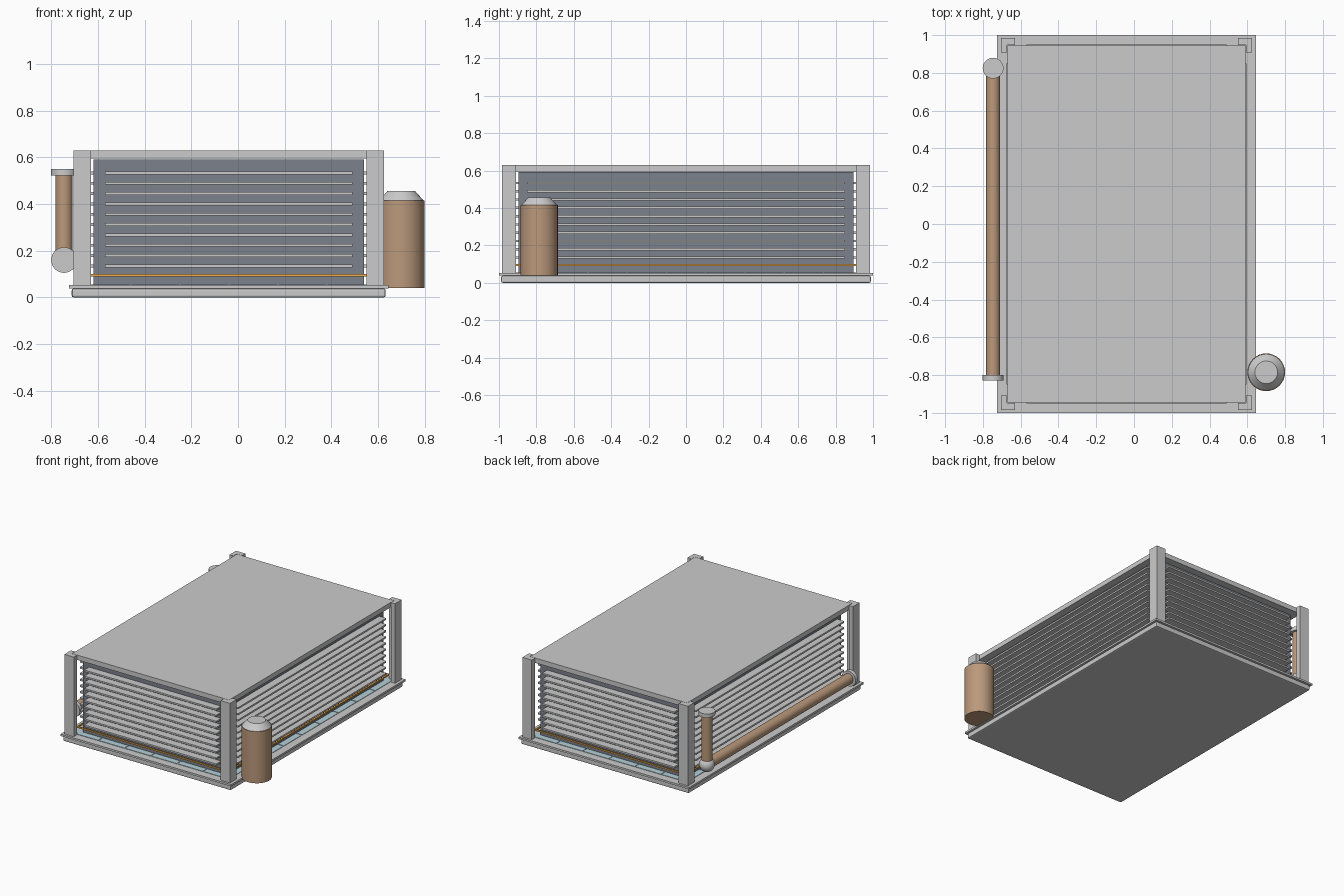
import bpy, bmesh
from mathutils import Vector, Matrix

if "Cube" in bpy.data.objects:
    bpy.data.objects.remove(bpy.data.objects["Cube"])

CX = -0.04  # housing centre in x


def mat(name, col):
    m = bpy.data.materials.new(name)
    m.diffuse_color = (*col, 1)
    m.use_nodes = True
    m.node_tree.nodes["Principled BSDF"].inputs["Base Color"].default_value = m.diffuse_color
    return m


copper = mat("copper_brown", (0.50, 0.32, 0.20))
dark = mat("dark_slate", (0.20, 0.22, 0.26))
orange = mat("orange", (0.85, 0.42, 0.08))
blue = mat("pale_blue", (0.45, 0.62, 0.68))


def finish(name, bm, material=None):
    bmesh.ops.recalc_face_normals(bm, faces=bm.faces[:])
    me = bpy.data.meshes.new(name)
    bm.to_mesh(me)
    bm.free()
    ob = bpy.data.objects.new(name, me)
    bpy.context.collection.objects.link(ob)
    if material:
        me.materials.append(material)
    return ob


def add_box(bm, lo, hi):
    lo, hi = Vector(lo), Vector(hi)
    m = Matrix.Translation((lo + hi) / 2) @ Matrix.Diagonal((*(hi - lo), 1))
    bmesh.ops.create_cube(bm, size=1, matrix=m)


def box(name, hx, hy, z0, z1, material=None, bevel=0):
    bm = bmesh.new()
    add_box(bm, (CX - hx, -hy, z0), (CX + hx, hy, z1))
    ob = finish(name, bm, material)
    if bevel:
        b = ob.modifiers.new("bevel", 'BEVEL')
        b.width, b.segments = bevel, 2
    return ob


def smooth(ob):
    bpy.ops.object.select_all(action='DESELECT')
    ob.select_set(True)
    bpy.context.view_layer.objects.active = ob
    bpy.ops.object.shade_smooth_by_angle()
    return ob


def cylinder(name, a, b, r, material=None, r2=None):
    a, b = Vector(a), Vector(b)
    rot = Vector((0, 0, 1)).rotation_difference(b - a).to_matrix().to_4x4()
    bm = bmesh.new()
    bmesh.ops.create_cone(bm, cap_ends=True, segments=32, radius1=r,
                          radius2=r if r2 is None else r2, depth=(b - a).length,
                          matrix=Matrix.Translation((a + b) / 2) @ rot)
    return smooth(finish(name, bm, material))


# Base tray, flange, inner core and roof
box("base_tray", 0.673, 0.988, 0, 0.038, bevel=0.008)
box("base_flange", 0.685, 1.0, 0.038, 0.052)
box("inner_core", 0.58, 0.895, 0.052, 0.592, dark)
box("roof_panel", 0.63, 0.945, 0.595, 0.63)

# Pale floor tiles
bm = bmesh.new()
nx, ny = 6, 9
w, d = 1.26 / nx, 1.89 / ny
for i in range(nx):
    for j in range(ny):
        x, y = CX - 0.63 + i * w, -0.945 + j * d
        add_box(bm, (x + 0.003, y + 0.003, 0.05), (x + w - 0.003, y + d - 0.003, 0.055))
finish("floor_tiles", bm, blue)

# L-section corner posts
profile = [(0.665, 0.984), (0.59, 0.984), (0.59, 0.947),
           (0.632, 0.947), (0.632, 0.909), (0.665, 0.909)]
for sx, sn in ((-1, "left"), (1, "right")):
    for sy, fn in ((-1, "front"), (1, "back")):
        bm = bmesh.new()
        f = bm.faces.new([bm.verts.new((CX + sx * x, sy * y, 0.052)) for x, y in profile])
        ext = bmesh.ops.extrude_face_region(bm, geom=[f])["geom"]
        top = [v for v in ext if isinstance(v, bmesh.types.BMVert)]
        bmesh.ops.translate(bm, verts=top, vec=(0, 0, 0.578))
        finish(f"{fn}_{sn}_post", bm)

# Louvre slats on all four sides
bm = bmesh.new()
for i in range(10):
    z = 0.135 + i * 0.0443
    for s in (-1, 1):
        y0, y1 = sorted((s * 0.89, s * 0.95))
        add_box(bm, (CX - 0.53, y0, z - 0.006), (CX + 0.53, y1, z + 0.006))
        x0, x1 = sorted((CX + s * 0.575, CX + s * 0.635))
        add_box(bm, (x0, -0.85, z - 0.006), (x1, 0.85, z + 0.006))
finish("louvre_slats", bm)

# Thin orange rail around the core
bm = bmesh.new()
for s in (-1, 1):
    add_box(bm, (CX - 0.605, s * 0.92 - 0.005, 0.09), (CX + 0.605, s * 0.92 + 0.005, 0.1))
    add_box(bm, (CX + s * 0.605 - 0.005, -0.92, 0.09), (CX + s * 0.605 + 0.005, 0.92, 0.1))
finish("orange_rail", bm, orange)

# Tank with tapered lid
cylinder("tank_body", (0.70, -0.785, 0.04), (0.70, -0.785, 0.415), 0.1, copper)
cylinder("tank_lid", (0.70, -0.785, 0.415), (0.70, -0.785, 0.455), 0.096, r2=0.06)

# Side pipe with end caps and elbow
px, py, pz = -0.746, 0.825, 0.16
cylinder("horizontal_pipe", (px, py, pz), (px, -0.80, pz), 0.037, copper)
cylinder("vertical_pipe", (px, py, pz), (px, py, 0.522), 0.037, copper)
cylinder("front_pipe_cap", (px, -0.80, pz), (px, -0.828, pz), 0.055)
cylinder("top_pipe_cap", (px, py, 0.522), (px, py, 0.55), 0.055)
bm = bmesh.new()
bmesh.ops.create_uvsphere(bm, u_segments=24, v_segments=12, radius=0.052,
                          matrix=Matrix.Translation((px, py, pz)))
smooth(finish("pipe_elbow", bm))
